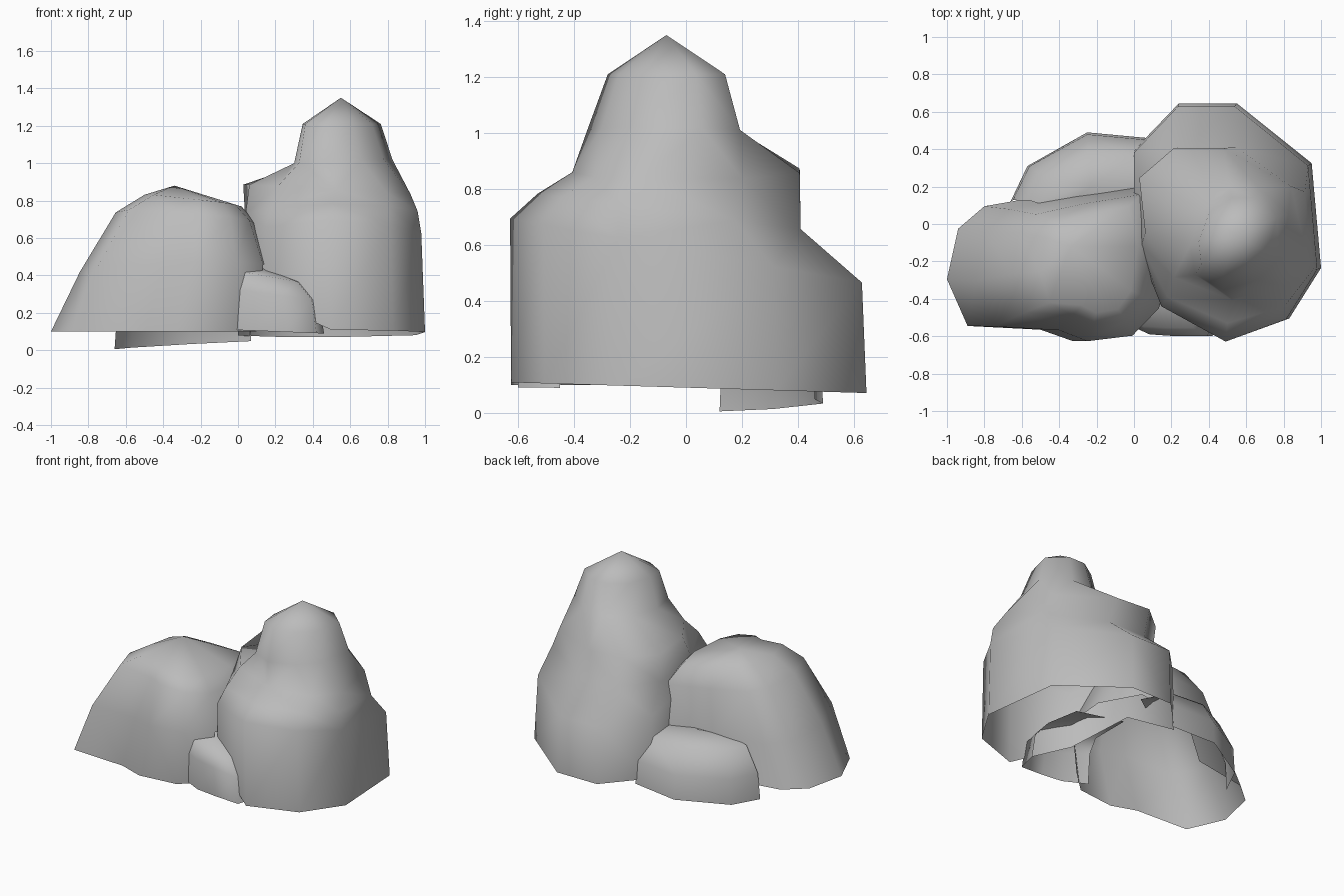
import bpy, bmesh, math

if "Cube" in bpy.data.objects:
    bpy.data.objects.remove(bpy.data.objects["Cube"])

stone = bpy.data.materials.new("stone grey")
stone.use_nodes = True
grey = (0.5, 0.5, 0.5, 1)
stone.diffuse_color = grey
bsdf = stone.node_tree.nodes["Principled BSDF"]
bsdf.inputs["Base Color"].default_value = grey
bsdf.inputs["Roughness"].default_value = 0.9


def boulder(name, outline, levels, peak, open_feet=(), open_bands=1, lifts={}):
    """Open-bottomed rock: a ground outline lofted through scaled, tilted rings to a peak.
    Each level is height, centre x, centre y, scale x, scale y, slope along x, slope along y, skew.
    Buried walls are left open in their lowest bands; lifts raise points of the bottom edge."""
    mid_x = (min(p[0] for p in outline) + max(p[0] for p in outline)) / 2
    mid_y = (min(p[1] for p in outline) + max(p[1] for p in outline)) / 2
    count = len(outline)
    bm = bmesh.new()
    rings = []
    for z, cx, cy, sx, sy, slope_x, slope_y, skew in levels:
        ring = []
        for px, py in outline:
            dx, dy = px - mid_x, py - mid_y
            height = z + slope_x * dx + slope_y * dy
            ring.append(bm.verts.new((cx + sx * dx + skew * dy, cy + sy * dy, height)))
        rings.append(ring)
    for i, lift in lifts.items():
        rings[0][i].co.z += lift
    tip = bm.verts.new(peak)
    top = rings[-1]
    for i in range(count):
        j = (i + 1) % count
        for band, (low, high) in enumerate(zip(rings, rings[1:])):
            if band >= open_bands or i not in open_feet:
                bm.faces.new((low[i], low[j], high[j], high[i]))
        bm.faces.new((top[i], top[j], tip))
    bmesh.ops.delete(bm, geom=[v for v in bm.verts if not v.link_faces], context="VERTS")
    bmesh.ops.triangulate(bm, faces=bm.faces[:])
    mesh = bpy.data.meshes.new(name)
    bm.to_mesh(mesh)
    bm.free()
    mesh.materials.append(stone)
    obj = bpy.data.objects.new(name, mesh)
    bpy.context.collection.objects.link(obj)
    bpy.ops.object.select_all(action="DESELECT")
    obj.select_set(True)
    bpy.context.view_layer.objects.active = obj
    bpy.ops.object.shade_smooth_by_angle(angle=math.radians(80))


# Tall rock with a ledge at its back and inner side
boulder(
    "tall_rock",
    [(1, -.23), (.95, .33), (.55, .65), (.24, .65), (0, .4),
     (0, -.06), (.15, -.43), (.5, -.62), (.83, -.5)],
    [(.09, .5, .01, 1, 1, 0, -.03, 0),
     (.58, .49, 0, .98, .99, 0, -.18, 0),
     (.72, .5, -.06, .92, .74, 0, -.1, 0),
     (.86, .48, 0, .85, .64, -.05, 0, -.07),
     (1.01, .56, -.08, .5, .43, .02, 0, .13),
     (1.21, .55, -.07, .39, .33, 0, 0, .12)],
    (.55, -.07, 1.35), lifts={5: .28, 6: .16})

# Broad low rock with a gently domed top
boulder(
    "low_rock",
    [(-1, -.3), (-.94, -.03), (-.8, .09), (-.4, .16), (.07, .22), (.18, -.1),
     (.1, -.45), (-.06, -.6), (-.33, -.63), (-.5, -.57), (-.89, -.55)],
    [(.1, -.41, -.2, 1, 1, 0, 0, 0),
     (.42, -.32, -.21, .89, .98, .02, -.12, 0),
     (.7, -.27, -.19, .65, .82, -.05, -.08, 0),
     (.8, -.24, -.19, .44, .67, -.05, -.02, 0)],
    (-.34, -.12, .88), open_feet=(3, 4, 5))

# Small flat-topped stone behind the low rock
boulder(
    "back_stone",
    [(-.66, .12), (-.57, .31), (-.25, .49), (.07, .46), (.2, .2), (0, .05), (-.45, .05)],
    [(.03, -.23, .27, 1, 1, .05, .02, 0),
     (.2, -.23, .27, .97, .95, .03, 0, 0),
     (.36, -.23, .23, .76, .7, 0, 0, 0)],
    (-.23, .2, .41), open_feet=(3, 4, 5, 6), open_bands=2)

# Small stone filling the front gap between the two rocks
boulder(
    "front_stone",
    [(-.06, -.52), (.1, -.59), (.25, -.6), (.42, -.6), (.46, -.45), (.4, -.2), (-.06, -.2)],
    [(.1, .2, -.4, 1, 1, -.04, 0, 0),
     (.3, .18, -.4, .97, 1, -.13, 0, 0),
     (.4, .13, -.38, .85, .87, -.15, 0, 0)],
    (.08, -.35, .46), open_feet=(4, 5, 6), open_bands=2)
